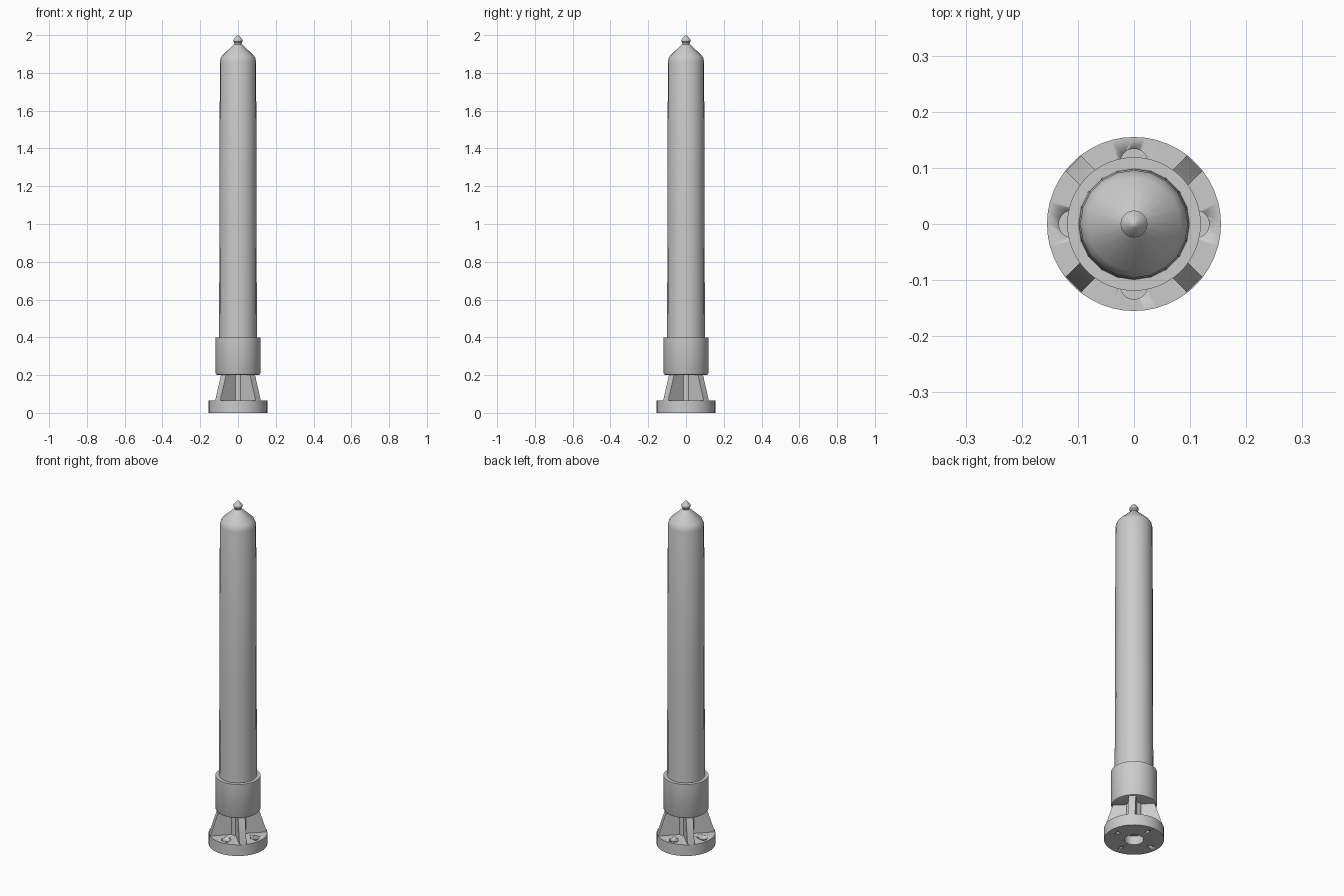
import bpy, bmesh, math
from mathutils import Matrix

if "Cube" in bpy.data.objects:
    bpy.data.objects.remove(bpy.data.objects["Cube"], do_unlink=True)

grey = bpy.data.materials.new("plain grey")
grey.use_nodes = True
COLOUR = (0.6, 0.6, 0.6, 1)
grey.diffuse_color = COLOUR
grey.node_tree.nodes["Principled BSDF"].inputs["Base Color"].default_value = COLOUR


def add_object(name, bm, angle=30):
    bmesh.ops.recalc_face_normals(bm, faces=bm.faces)
    mesh = bpy.data.meshes.new(name)
    bm.to_mesh(mesh)
    bm.free()
    mesh.materials.append(grey)
    obj = bpy.data.objects.new(name, mesh)
    bpy.context.collection.objects.link(obj)
    bpy.ops.object.select_all(action='DESELECT')
    obj.select_set(True)
    bpy.context.view_layer.objects.active = obj
    bpy.ops.object.shade_smooth_by_angle(angle=math.radians(angle))
    return obj


def lathe(name, profile, sides, centre=(0, 0)):
    """Revolve (radius, height) points about a vertical axis."""
    bm = bmesh.new()
    verts = [bm.verts.new((r, 0, z)) for r, z in profile]
    edges = [bm.edges.new(pair) for pair in zip(verts, verts[1:])]
    bmesh.ops.spin(bm, geom=verts + edges, axis=(0, 0, 1), cent=(0, 0, 0),
                   angle=math.tau, steps=sides, use_merge=True)
    bmesh.ops.remove_doubles(bm, verts=bm.verts, dist=1e-5)
    bmesh.ops.translate(bm, verts=bm.verts, vec=(*centre, 0))
    return add_object(name, bm)


# Base flange with a central recess
flange = lathe("base_flange", [(0, 0.05), (0.05, 0.05), (0.05, 0), (0.155, 0),
                               (0.155, 0.065), (0, 0.065)], 48)

# Counterbored bolt holes
for i in range(4):
    a = i * math.pi / 2
    cutter = lathe("bolt_hole_cutter", [(0, -0.02), (0.01, -0.02), (0.01, 0.035),
                                        (0.025, 0.035), (0.025, 0.09), (0, 0.09)],
                   20, (0.109 * math.cos(a), 0.109 * math.sin(a)))
    cutter.hide_render = True
    cutter.hide_set(True)
    cut = flange.modifiers.new("bolt_hole", 'BOOLEAN')
    cut.operation = 'DIFFERENCE'
    cut.solver = 'EXACT'
    cut.object = cutter

# Stem between the flange and the sleeve
lathe("stem", [(0, 0.06), (0.043, 0.06), (0.043, 0.21), (0, 0.21)], 24)

# Four sloping support ribs on the diagonals
for i in range(4):
    bm = bmesh.new()
    outline = [(0.03, 0.06), (0.152, 0.06), (0.152, 0.065), (0.107, 0.205), (0.03, 0.205)]
    face = bm.faces.new([bm.verts.new((r, -0.019, z)) for r, z in outline])
    side = bmesh.ops.extrude_face_region(bm, geom=[face])["geom"]
    bmesh.ops.translate(bm, vec=(0, 0.038, 0),
                        verts=[v for v in side if isinstance(v, bmesh.types.BMVert)])
    bmesh.ops.rotate(bm, verts=bm.verts, cent=(0, 0, 0),
                     matrix=Matrix.Rotation(math.pi / 4 + i * math.pi / 2, 3, 'Z'))
    add_object("support_rib", bm)

# Sleeve with a rounded lower edge
lathe("sleeve", [(0, 0.2), (0.108, 0.2), (0.115, 0.203), (0.119, 0.211),
                 (0.119, 0.4), (0, 0.4)], 48)

# Slightly tapered tube with a shouldered cone on top
lathe("tube", [(0, 0.39), (0.1, 0.39), (0.0985, 1.0), (0.096, 1.86), (0.092, 1.877),
               (0.083, 1.893), (0.022, 1.95), (0, 1.955)], 20)

# Pointed finial
lathe("finial", [(0, 1.94), (0.018, 1.945), (0.018, 1.957), (0.024, 1.965),
                 (0.024, 1.974), (0.018, 1.983), (0.007, 1.996), (0, 2.0)], 20)
